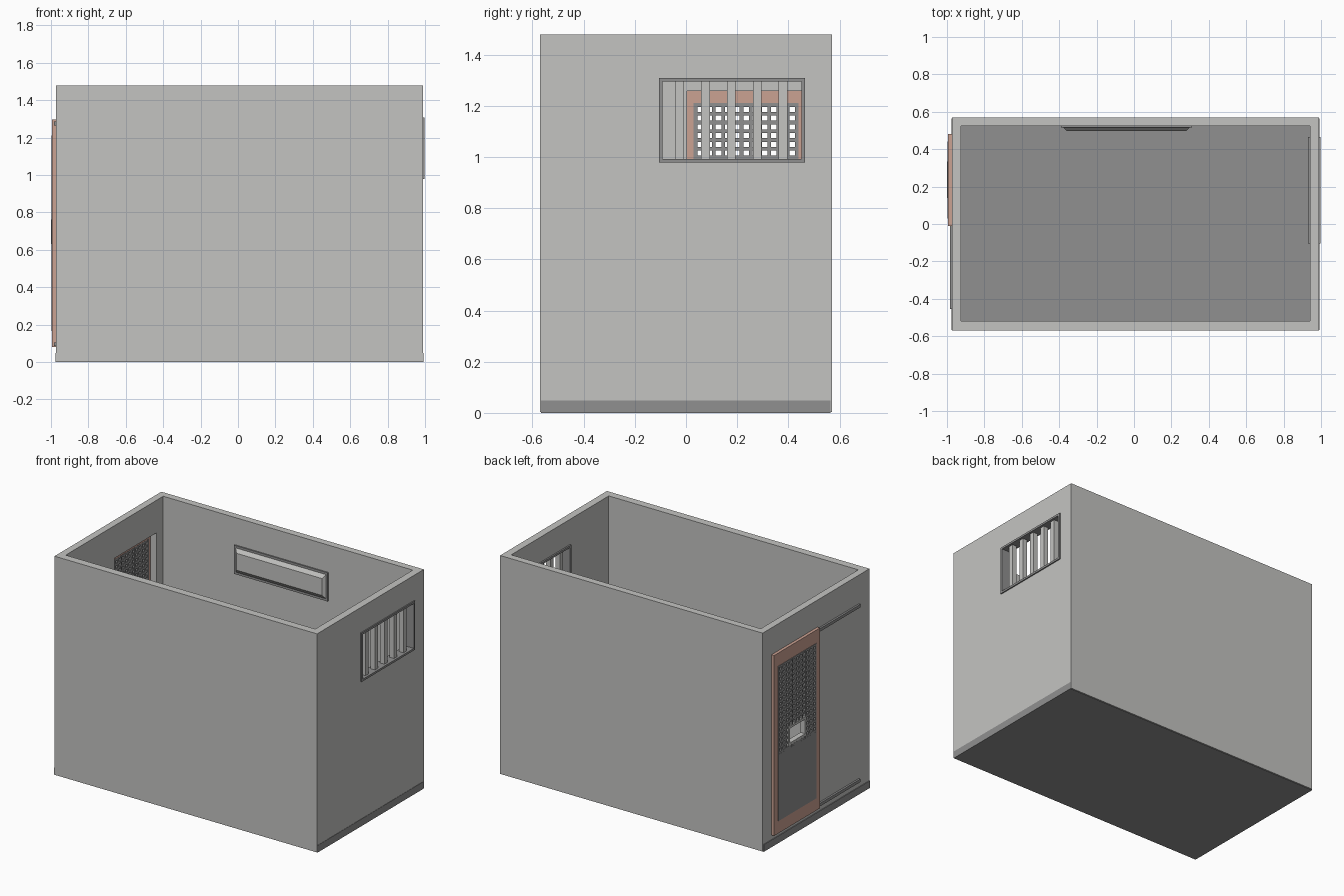
import bpy, bmesh

cube = bpy.data.objects.get("Cube")
if cube:
    bpy.data.objects.remove(cube, do_unlink=True)


def material(name, rgb):
    m = bpy.data.materials.new(name)
    m.use_nodes = True
    m.diffuse_color = (*rgb, 1)
    m.node_tree.nodes["Principled BSDF"].inputs["Base Color"].default_value = (*rgb, 1)
    return m


LIGHT = material("light grey", (0.55, 0.55, 0.535))
DARK = material("dark grey", (0.28, 0.28, 0.28))
PINK = material("dusty pink", (0.60, 0.36, 0.29))


def finish(name, bm, mat):
    bmesh.ops.recalc_face_normals(bm, faces=bm.faces)
    mesh = bpy.data.meshes.new(name)
    bm.to_mesh(mesh)
    bm.free()
    mesh.materials.append(mat)
    obj = bpy.data.objects.new(name, mesh)
    bpy.context.collection.objects.link(obj)
    return obj


def add_box(bm, xs, ys, zs):
    v = [bm.verts.new((x, y, z)) for x in xs for y in ys for z in zs]
    for f in ((0, 1, 3, 2), (4, 5, 7, 6), (0, 1, 5, 4), (2, 3, 7, 6), (0, 2, 6, 4), (1, 3, 7, 5)):
        bm.faces.new([v[i] for i in f])


def boxes(name, mat, *dims):
    bm = bmesh.new()
    for d in dims:
        add_box(bm, *d)
    return finish(name, bm, mat)


def frame(name, mat, xs, ys, zs, hole_ys, hole_zs):
    """Rectangular ring in the side plane, with a clean opening."""
    bm = bmesh.new()

    def loop(x, y, z):
        return [bm.verts.new((x, y[i], z[j])) for i, j in ((0, 0), (1, 0), (1, 1), (0, 1))]
    loops = [loop(xs[0], ys, zs), loop(xs[1], ys, zs),
             loop(xs[1], hole_ys, hole_zs), loop(xs[0], hole_ys, hole_zs)]
    for k in range(4):
        a, b = loops[k], loops[(k + 1) % 4]
        for i in range(4):
            j = (i + 1) % 4
            bm.faces.new((a[i], a[j], b[j], b[i]))
    return finish(name, bm, mat)


def inset(span, d):
    return (span[0] + d, span[1] - d)


# Shell: open-topped walls with a window and a doorway cut out
WIN_Y, WIN_Z = (-0.105, 0.465), (0.978, 1.308)
GAP_Y, GAP_Z = (0.003, 0.452), (0.09, 1.258)
walls = boxes("walls", LIGHT, ((-0.972, 0.99), (-0.57, 0.57), (0.003, 1.478)))
cutters = [
    boxes("room_cutter", LIGHT, ((-0.925, 0.94), (-0.518, 0.523), (-0.1, 1.6))),
    boxes("window_cutter", LIGHT, ((0.9, 1.1), inset(WIN_Y, 0.006), inset(WIN_Z, 0.006))),
    boxes("door_cutter", LIGHT, ((-1.1, -0.9), GAP_Y, GAP_Z)),
]
bpy.context.view_layer.objects.active = walls
for c in cutters:
    c.hide_render = True
    mod = walls.modifiers.new(c.name, "BOOLEAN")
    mod.operation = "DIFFERENCE"
    mod.solver = "EXACT"
    mod.object = c
    bpy.ops.object.modifier_apply(modifier=mod.name)
for c in cutters:
    bpy.data.objects.remove(c, do_unlink=True)

# Floor slab, its ends showing at the two side walls
boxes("floor", DARK, ((-0.977, 0.992), (-0.567, 0.565), (0, 0.048)))

# Barred window
frame("window_frame", DARK, (0.93, 0.998), WIN_Y, WIN_Z, inset(WIN_Y, 0.014), inset(WIN_Z, 0.014))
boxes("window_bars", LIGHT, *[
    ((0.948, 0.982), (y - 0.017, y + 0.017), inset(WIN_Z, 0.012))
    for y in [-0.025 + 0.101 * i for i in range(5)]])

# Sliding door leaf and its rails
DOOR_Y, DOOR_Z = (-0.01, 0.48), (0.08, 1.298)
PANEL_Y, PANEL_Z = (0.03, 0.44), (0.165, 1.21)
MESH_Z = 0.615
frame("door_frame", PINK, (-0.994, -0.974), DOOR_Y, DOOR_Z, PANEL_Y, PANEL_Z)
boxes("door_rails", DARK, *[
    ((-0.985, -0.970), (-0.455, 0.47), (z - 0.01, z + 0.01)) for z in (0.095, 1.275)])
boxes("door_lower_panel", DARK, ((-0.998, -0.970), PANEL_Y, (PANEL_Z[0], MESH_Z)))

# Door grille, with its bars interrupted by the hatch
HATCH_Y, HATCH_Z = (0.14, 0.333), (0.632, 0.762)
BAR = 0.014


def split(span, hatch, crosses):
    return [(span[0], hatch[0]), (hatch[1], span[1])] if crosses else [span]


def bar_spans(lo, hi, count):
    step = (hi - lo - BAR) / count
    return [(lo + i * step, lo + i * step + BAR) for i in range(count + 1)]


def overlaps(a, b):
    return a[0] < b[1] and b[0] < a[1]


grille_z = (MESH_Z, PANEL_Z[1])
bars = []
for y in bar_spans(*PANEL_Y, 11):
    bars += [((-0.998, -0.972), y, z) for z in split(grille_z, HATCH_Z, overlaps(y, HATCH_Y))]
for z in bar_spans(*grille_z, 17):
    bars += [((-0.997, -0.973), y, z) for y in split(PANEL_Y, HATCH_Y, overlaps(z, HATCH_Z))]
boxes("door_grille", DARK, *bars)
frame("door_hatch", LIGHT, (-1.0, -0.965), HATCH_Y, HATCH_Z, inset(HATCH_Y, 0.016), inset(HATCH_Z, 0.016))

# Wall lamp on the inside of the back wall: dark base and tapered cover
LAMP_X, LAMP_Z = (-0.39, 0.31), (1.10, 1.294)
boxes("lamp_base", DARK, (LAMP_X, (0.515, 0.525), LAMP_Z))
bm = bmesh.new()
add_box(bm, inset(LAMP_X, 0.012), (0.497, 0.516), inset(LAMP_Z, 0.014))
mid_x, mid_z = sum(LAMP_X) / 2, sum(LAMP_Z) / 2
for v in bm.verts:
    if v.co.y < 0.5:
        v.co.x += 0.018 if v.co.x < mid_x else -0.018
        v.co.z += 0.026 if v.co.z < mid_z else -0.026
finish("lamp_cover", bm, LIGHT)
